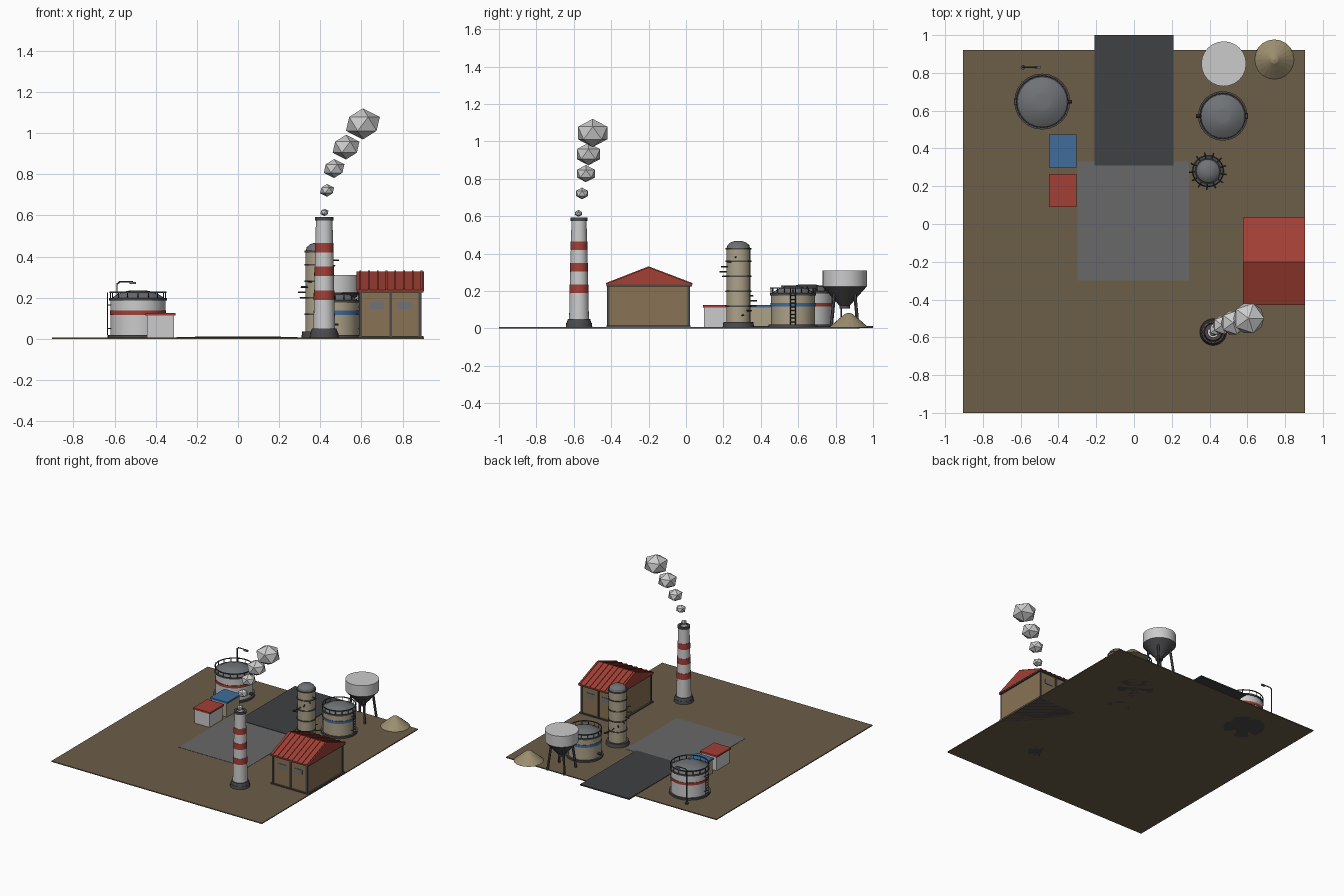
import bpy, bmesh, math
from mathutils import Vector, Matrix

if "Cube" in bpy.data.objects:
    bpy.data.objects.remove(bpy.data.objects["Cube"])

COL = {"earth": (.15, .11, .065), "road": (.05, .052, .056), "concrete": (.14, .14, .14),
       "dark": (.07, .07, .075), "steel": (.16, .17, .18), "white": (.55, .55, .54),
       "red": (.36, .05, .035), "blue": (.05, .15, .33), "beige": (.42, .36, .25),
       "brown": (.25, .17, .09), "sand": (.33, .27, .16), "smoke": (.6, .6, .6)}


def finish(name, bm, col, smooth=False):
    bmesh.ops.remove_doubles(bm, verts=bm.verts, dist=1e-5)
    bmesh.ops.recalc_face_normals(bm, faces=bm.faces)
    me = bpy.data.meshes.new(name)
    bm.to_mesh(me)
    bm.free()
    if smooth:
        for p in me.polygons:
            p.use_smooth = True
        me.set_sharp_from_angle(angle=math.radians(30))
    mat = bpy.data.materials.get(col) or bpy.data.materials.new(col)
    mat.diffuse_color = (*COL[col], 1)
    mat.use_nodes = True
    mat.node_tree.nodes["Principled BSDF"].inputs["Base Color"].default_value = mat.diffuse_color
    me.materials.append(mat)
    ob = bpy.data.objects.new(name, me)
    bpy.context.collection.objects.link(ob)
    return ob


def boxes(name, items, col):
    """items: (x0, x1, y0, y1, z0, z1) extents, merged into one object"""
    bm = bmesh.new()
    for x0, x1, y0, y1, z0, z1 in items:
        m = Matrix.Translation(((x0 + x1) / 2, (y0 + y1) / 2, (z0 + z1) / 2)) @ \
            Matrix.Diagonal((x1 - x0, y1 - y0, z1 - z0, 1))
        bmesh.ops.create_cube(bm, size=1, matrix=m)
    return finish(name, bm, col)


def lathe(name, prof, cx, cy, col, n=24, smooth=True):
    bm = bmesh.new()
    rings = []
    for r, z in prof:
        rings.append([bm.verts.new((cx + r * math.cos(2 * math.pi * i / n),
                                    cy + r * math.sin(2 * math.pi * i / n), z))
                      for i in range(n)] if r else [bm.verts.new((cx, cy, z))] * n)
    for a, b in zip(rings, rings[1:]):
        for i in range(n):
            j = (i + 1) % n
            vs = list(dict.fromkeys((a[i], a[j], b[j], b[i])))
            if len(vs) > 2:
                bm.faces.new(vs)
    return finish(name, bm, col, smooth)


def drum(name, r0, r1, z0, z1, cx, cy, col, n=24):
    return lathe(name, [(0, z0), (r0, z0), (r1, z1), (0, z1)], cx, cy, col, n)


def hoop(name, r, z, w, cx, cy, col):
    return lathe(name, [(r - w, z - w), (r + w, z - w), (r + w, z + w), (r - w, z + w),
                        (r - w, z - w)], cx, cy, col)


def beams(name, segs, r, col, n=6):
    bm = bmesh.new()
    for a, b in segs:
        a, b = Vector(a), Vector(b)
        d = b - a
        m = Matrix.Translation((a + b) / 2) @ d.to_track_quat('Z', 'Y').to_matrix().to_4x4()
        bmesh.ops.create_cone(bm, cap_ends=True, segments=n, radius1=r, radius2=r,
                              depth=d.length, matrix=m)
    return finish(name, bm, col)


# ground, concrete yard and road
boxes("ground", [(-.905, .905, -1, .92, 0, .007)], "earth")
boxes("yard", [(-.3, .29, -.3, .33, .002, .009)], "concrete")
boxes("road", [(-.21, .21, .31, 1, .002, .012)], "road")


def tank(cx, cy, r, h, body, band, side):
    drum("tank_base", r + .014, r + .014, 0, .02, cx, cy, "dark")
    drum("tank_body", r, r, .02, h, cx, cy, body)
    drum("tank_band", r + .003, r + .003, .117, .137, cx, cy, band)
    drum("tank_rim", r + .006, r + .006, h - .008, h + .004, cx, cy, "dark")
    lathe("tank_roof", [(r, h), (r * .72, h + .024), (r * .4, h + .038), (r * .3, h + .04),
                        (0, h + .04)], cx, cy, "steel")
    # railing
    hoop("tank_rail", r + .002, h + .032, .003, cx, cy, "dark")
    pts = [(cx + r * math.cos(k * math.pi / 8), cy + r * math.sin(k * math.pi / 8))
           for k in range(16)]
    beams("tank_rail_posts", [((x, y, h), (x, y, h + .032)) for x, y in pts], .003, "dark", 4)
    # ladder on one side, pipe nozzle on the other
    lx = cx + side * (r + .014)
    segs = [((lx, cy + s, .02), (lx, cy + s, h + .03)) for s in (-.014, .014)]
    segs += [((lx, cy - .014, z / 1000), (lx, cy + .014, z / 1000))
             for z in range(35, int(h * 1000), 20)]
    segs += [((lx, cy + s, z), (lx - side * .016, cy + s, z))
             for s in (-.014, .014) for z in (.05, h - .03)]
    beams("tank_ladder", segs, .0025, "dark", 4)
    px = cx - side * r
    beams("tank_nozzle", [((px, cy, .05), (px - side * .025, cy, .05))], .01, "dark", 10)


tank(-.486, .648, .134, .195, "white", "red", -1)
tank(.47, .572, .117, .185, "beige", "blue", 1)

# street lamp
lathe("lamp_foot", [(0, 0), (.012, 0), (.012, .02), (0, .02)], -.588, .83, "dark", 10)
beams("lamp_post", [((-.588, .83, 0), (-.588, .83, .27)), ((-.588, .83, .267), (-.575, .83, .277)),
                    ((-.578, .83, .277), (-.51, .83, .277))], .004, "dark")
boxes("lamp_head", [(-.527, -.495, .823, .837, .266, .277)], "steel")

# process tower with rings and spiral steps
tx, ty = .392, .28
drum("tower_base", .085, .08, 0, .035, tx, ty, "dark")
drum("tower_body", .064, .064, .035, .425, tx, ty, "beige")
lathe("tower_dome", [(.064, .425), (.058, .446), (.042, .46), (.02, .467), (0, .468)],
      tx, ty, "steel")
for z in (.12, .2, .28, .36, .425):
    hoop("tower_ring", .065, z, .004, tx, ty, "dark")
steps = []
for k in range(13):
    a, z = 2 * math.pi * k / 13 + .3, .07 + .026 * k
    c, s = math.cos(a), math.sin(a)
    steps.append(((tx + .06 * c, ty + .06 * s, z), (tx + .1 * c, ty + .1 * s, z)))
beams("tower_steps", steps, .004, "dark", 4)

# hopper on splayed legs
hx, hy = .475, .848
lathe("hopper_bin", [(0, .31), (.119, .31), (.119, .225)], hx, hy, "white")
lathe("hopper_cone", [(.119, .225), (.028, .122), (.028, .108), (0, .108)], hx, hy, "dark")
beams("hopper_legs", [((hx + i * .072, hy + j * .072, 0), (hx + i * .054, hy + j * .054, .19))
                      for i in (-1, 1) for j in (-1, 1)], .009, "dark", 6)

# sand heap
lathe("sand_heap", [(0, .004), (.107, .004), (.06, .045), (.02, .078), (0, .084)],
      .743, .87, "sand", 20, False)

# chimney with red bands
cx, cy = .419, -.572
drum("chimney_base", .072, .068, 0, .03, cx, cy, "dark")
drum("chimney_plinth", .066, .06, .03, .05, cx, cy, "dark")


def chim(z):
    return .053 - .013 * (z - .05) / .54


lathe("chimney_stack", [(chim(.05), .05), (chim(.58), .58), (.028, .585), (.028, .5), (0, .5)],
      cx, cy, "white")
for z in (.19, .305, .42):
    lathe("chimney_band", [(chim(z), z), (chim(z) + .002, z), (chim(z + .046) + .002, z + .046),
                           (chim(z + .046), z + .046)], cx, cy, "red")
lathe("chimney_lip", [(.028, .575), (.045, .575), (.045, .592), (.028, .592), (.028, .575)],
      cx, cy, "dark")

# smoke puffs, low-poly
for x, y, z, r in ((.42, -.575, .615, .022), (.433, -.556, .722, .038), (.467, -.535, .828, .056),
                   (.525, -.522, .932, .073), (.607, -.499, 1.045, .092)):
    bm = bmesh.new()
    bmesh.ops.create_icosphere(bm, subdivisions=1, radius=r, matrix=Matrix.Translation((x, y, z))
                               @ Matrix.Diagonal((1, 1, .82, 1)))
    finish("smoke_puff", bm, "smoke")

# warehouse walls
x0, x1, y0, y1, ym = .59, .89, -.415, .015, -.2
boxes("warehouse_plinth", [(.578, .902, -.425, .025, 0, .015)], "dark")
boxes("warehouse_walls", [(x0, x1, y0, y1, .01, .232)], "brown")
boxes("warehouse_eaves", [(.578, .902, -.426, .032, .225, .236)], "dark")
# windows and posts, mirrored front to back
win, post = [], []
for y in (y0, y1):
    for x in (.675, .81):
        win.append((x - .034, x + .034, y - .004, y + .004, .145, .18))
    for x in (.595, .7425, .885):
        post.append((x - .007, x + .007, y - .007, y + .007, .01, .23))
boxes("warehouse_windows", win, "steel")
boxes("warehouse_posts", post, "dark")


# gabled roof: solid prism plus ribs running down each slope
def gable(name, spans, lift, col):
    bm = bmesh.new()
    for a, b in spans:
        ends = [[bm.verts.new((x, y, z)) for y, z in
                 ((-.428, .234), (.034, .234), (.034, .238 + lift), (ym, .327 + lift),
                  (-.428, .238 + lift))] for x in (a, b)]
        bm.faces.new(ends[0])
        bm.faces.new(ends[1])
        for i in range(5):
            j = (i + 1) % 5
            bm.faces.new((ends[0][i], ends[0][j], ends[1][j], ends[1][i]))
    finish(name, bm, col)


gable("warehouse_roof", [(.576, .904)], 0, "red")
gable("warehouse_roof_ribs", [(.59 + k * .0425, .598 + k * .0425) for k in range(8)], .005, "red")

# two cabins
for y, body, roof in ((.177, "white", "red"), (.387, "beige", "blue")):
    boxes("cabin_body", [(-.442, -.312, y - .08, y + .08, .005, .113)], body)
    boxes("cabin_roof", [(-.45, -.304, y - .087, y + .087, .113, .126)], roof)
